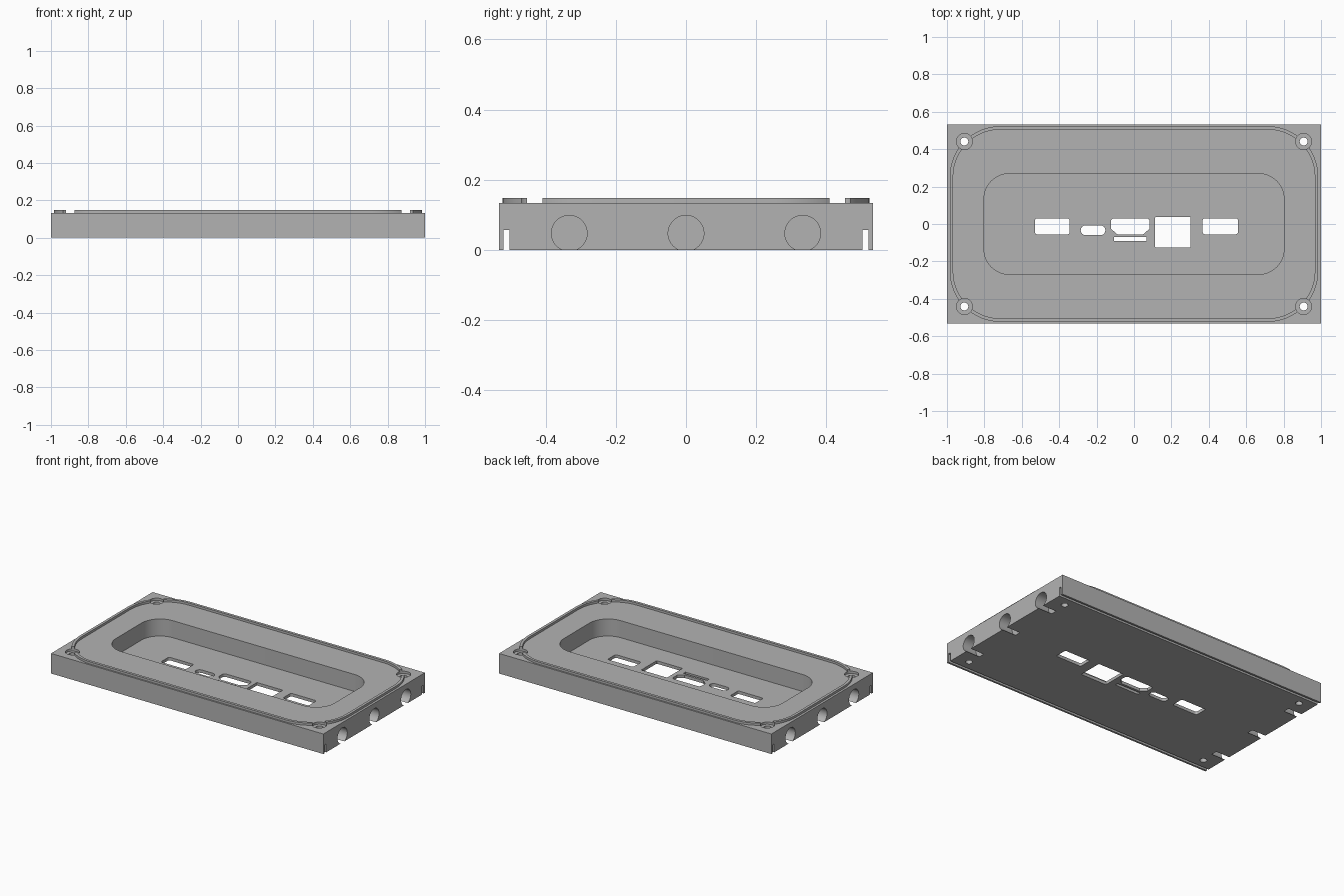
import bpy, bmesh
from math import sin, cos, pi
from mathutils import Matrix, Vector

cube = bpy.data.objects.get("Cube")
if cube:
    bpy.data.objects.remove(cube, do_unlink=True)

grey = bpy.data.materials.new("plain grey")
grey.use_nodes = True
colour = (0.45, 0.45, 0.45, 1)
grey.diffuse_color = colour
grey.node_tree.nodes["Principled BSDF"].inputs["Base Color"].default_value = colour


def rounded(x0, x1, y0, y1, r, steps=4):
    """Outline of a rectangle with round corners."""
    corners = [(x1 - r, y1 - r), (x0 + r, y1 - r), (x0 + r, y0 + r), (x1 - r, y0 + r)]
    return [(cx + r * cos((q + i / steps) * pi / 2), cy + r * sin((q + i / steps) * pi / 2))
            for q, (cx, cy) in enumerate(corners) for i in range(steps + 1)]


def circle(cx, cy, r, n=48):
    return [(cx + r * cos(2 * pi * i / n), cy + r * sin(2 * pi * i / n)) for i in range(n)]


def prism(name, outline, z0, z1, matrix=None):
    """Extrude an outline from z0 to z1."""
    bm = bmesh.new()
    face = bm.faces.new([bm.verts.new((x, y, z0)) for x, y in outline])
    new = bmesh.ops.extrude_face_region(bm, geom=[face])["geom"]
    bmesh.ops.translate(bm, vec=(0, 0, z1 - z0),
                        verts=[v for v in new if isinstance(v, bmesh.types.BMVert)])
    if matrix:
        bm.transform(matrix)
    bmesh.ops.remove_doubles(bm, verts=bm.verts, dist=1e-5)
    bmesh.ops.recalc_face_normals(bm, faces=bm.faces)
    mesh = bpy.data.meshes.new(name)
    bm.to_mesh(mesh)
    bm.free()
    obj = bpy.data.objects.new(name, mesh)
    bpy.context.collection.objects.link(obj)
    mesh.materials.append(grey)
    return obj


def cut(obj, cutters):
    """Subtract the cutters and bake the result."""
    for c in cutters:
        mod = obj.modifiers.new("cut", "BOOLEAN")
        mod.operation = "DIFFERENCE"
        mod.solver = "EXACT"
        mod.object = c
        c.hide_render = True
    bpy.context.view_layer.update()
    graph = bpy.context.evaluated_depsgraph_get()
    baked = bpy.data.meshes.new_from_object(obj.evaluated_get(graph))
    obj.modifiers.clear()
    obj.data = baked


W, D, TOP, RIM, FLOOR = 1.0, 0.533, 0.133, 0.148, 0.02
body = prism("enclosure_body", [(-W, -D), (W, -D), (W, D), (-W, D)], 0, TOP)
rim = prism("sealing_rim", rounded(-0.985, 0.985, -0.523, 0.523, 0.27, 16), TOP - 0.002, RIM)

# Central recess and the rim's inside
recess = prism("recess_cutter", rounded(-0.802, 0.802, -0.269, 0.269, 0.135, 12), FLOOR, 0.3)
rim_inside = prism("rim_cutter", rounded(-0.967, 0.967, -0.505, 0.505, 0.252, 16), 0.1, 0.3)

# Screw holes with counterbores
corners = [(sx * 0.907, sy * 0.441) for sx in (-1, 1) for sy in (-1, 1)]
bores = [prism("counterbore_cutter", circle(x, y, 0.043), TOP - 0.015, 0.3) for x, y in corners]
screws = [prism("screw_cutter", circle(x, y, 0.021, 32), -0.1, 0.3) for x, y in corners]

# Long slots under the front and back edges
slots = []
for s in (-1, 1):
    a, b = sorted((s * 0.503, s * 0.52))
    slots.append(prism("slot_cutter", [(-1.1, a), (1.1, a), (1.1, b), (-1.1, b)], -0.1, 0.056))

# Blind round sockets in both ends
sockets = []
for s in (-1, 1):
    for y in (-0.333, 0, 0.333):
        place = Matrix.Translation(Vector((s, y, 0.047))) @ Matrix.Rotation(pi / 2, 4, "Y")
        sockets.append(prism("socket_cutter", circle(0, 0, 0.051), -0.1, 0.1, place))

# Connector openings through the floor
openings = [rounded(*box, steps=4) for box in (
    (-0.529, -0.345, -0.055, 0.03, 0.01),
    (-0.285, -0.153, -0.06, -0.007, 0.026),
    (-0.107, 0.068, -0.091, -0.07, 0.002),
    (0.113, 0.303, -0.125, 0.037, 0.004),
    (0.367, 0.556, -0.055, 0.03, 0.012))]
left, right = -0.124, 0.084
shoulder = rounded(left, right, -0.022, 0.03, 0.018)[:10]
openings.append(shoulder + [(left, -0.025), (left + 0.035, -0.055),
                            (right - 0.035, -0.055), (right, -0.025)])
ports = [prism("port_cutter", o, -0.1, 0.1) for o in openings]

cut(body, [recess] + bores + screws + slots + sockets + ports)
cut(rim, [rim_inside] + bores)

for c in [recess, rim_inside] + bores + screws + slots + sockets + ports:
    bpy.data.objects.remove(c, do_unlink=True)

# Smooth the round walls, keep edges crisp
for obj in (body, rim):
    bpy.ops.object.select_all(action="DESELECT")
    obj.select_set(True)
    bpy.context.view_layer.objects.active = obj
    bpy.ops.object.shade_smooth_by_angle(angle=pi / 6)
